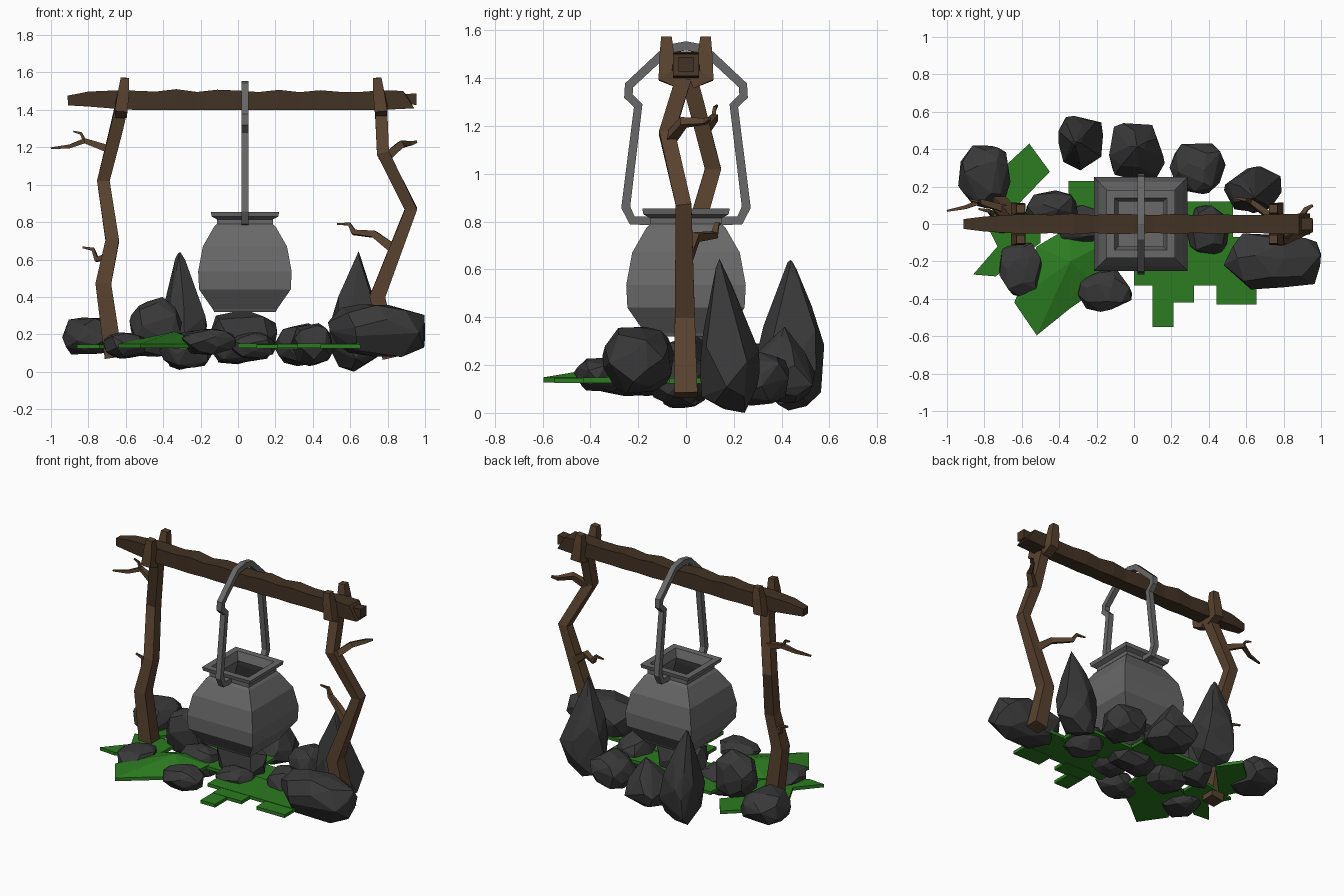
import bpy, bmesh, math, random
from mathutils import Vector

if "Cube" in bpy.data.objects:
    bpy.data.objects.remove(bpy.data.objects["Cube"])

random.seed(7)


def material(name, rgb):
    m = bpy.data.materials.new(name)
    m.diffuse_color = (*rgb, 1)
    m.use_nodes = True
    m.node_tree.nodes["Principled BSDF"].inputs["Base Color"].default_value = m.diffuse_color
    return m


WOOD = material("wood", (0.10, 0.055, 0.028))
BARK = material("dark_wood", (0.055, 0.032, 0.018))
STONE = material("stone", (0.04, 0.04, 0.04))
GRASS = material("grass", (0.025, 0.2, 0.015))
IRON = material("iron", (0.14, 0.14, 0.14))


def finish(name, bm, mat):
    bmesh.ops.recalc_face_normals(bm, faces=bm.faces)
    me = bpy.data.meshes.new(name)
    bm.to_mesh(me)
    bm.free()
    me.materials.append(mat)
    ob = bpy.data.objects.new(name, me)
    bpy.context.collection.objects.link(ob)
    return ob


def loft(name, rings, mat):
    """Skin a list of closed rings and cap both ends."""
    bm = bmesh.new()
    vr = [[bm.verts.new(p) for p in r] for r in rings]
    n = len(vr[0])
    for a, b in zip(vr, vr[1:]):
        for i in range(n):
            bm.faces.new((a[i], a[(i + 1) % n], b[(i + 1) % n], b[i]))
    bm.faces.new(vr[0])
    bm.faces.new(vr[-1])
    return finish(name, bm, mat)


def bar(name, pts, mat, ref):
    """Square bar through (x, y, z, half width) points."""
    ref = Vector(ref)
    P = [Vector(p[:3]) for p in pts]
    rings = []
    for i, p in enumerate(P):
        d0 = (p - P[max(i - 1, 0)]).normalized()
        d1 = (P[min(i + 1, len(P) - 1)] - p).normalized()
        t = (d0 + d1).normalized()
        u = ref.cross(t).normalized()
        v = t.cross(u)
        r = pts[i][3]
        rings.append([p + u * r * a + v * r * b
                      for a, b in ((1, 1), (-1, 1), (-1, -1), (1, -1))])
    return loft(name, rings, mat)


def rock(name, x0, x1, y0, y1, z0, z1, peak=None):
    """Convex faceted stone filling the given box; peak = xy of a spike."""
    bm = bmesh.new()
    for i in range(34):
        # evenly scattered directions, pushed outward to look blocky
        h = 1 - 2 * (i + 0.5) / 34
        a = i * 2.39996 + random.uniform(-0.4, 0.4)
        s = math.sqrt(1 - h * h)
        p = Vector((s * math.cos(a), s * math.sin(a), h)) * random.uniform(0.88, 1.12)
        m = max(abs(c) for c in p)
        bm.verts.new(p * (0.75 + 0.25 / m))
    lo = [min(v.co[k] for v in bm.verts) for k in range(3)]
    hi = [max(v.co[k] for v in bm.verts) for k in range(3)]
    for v in bm.verts:
        f = [(v.co[k] - lo[k]) / (hi[k] - lo[k]) for k in range(3)]
        q = Vector((x0 + f[0] * (x1 - x0), y0 + f[1] * (y1 - y0), z0 + f[2] * (z1 - z0)))
        if peak:
            k = max(0, f[2] - 0.3) / 0.7 * 0.85
            q.x += (peak[0] - q.x) * k
            q.y += (peak[1] - q.y) * k
        v.co = q
    res = bmesh.ops.convex_hull(bm, input=bm.verts)
    junk = [g for g in res["geom_interior"] + res["geom_unused"]
            if isinstance(g, bmesh.types.BMVert)]
    bmesh.ops.delete(bm, geom=list(set(junk)), context='VERTS')
    bmesh.ops.dissolve_limit(bm, angle_limit=math.radians(9),
                             verts=bm.verts, edges=bm.edges)
    finish(name, bm, STONE)


def turf(name, pts, top=0.148, hump=None):
    """Thin patch of grass from an outline, optionally with a raised point."""
    bm = bmesh.new()
    lo = [bm.verts.new((x, y, top - 0.022)) for x, y in pts]
    hi = [bm.verts.new((x, y, top)) for x, y in pts]
    n = len(pts)
    for i in range(n):
        bm.faces.new((lo[i], lo[(i + 1) % n], hi[(i + 1) % n], hi[i]))
    bm.faces.new(lo)
    if hump:
        c = bm.verts.new(hump)
        for i in range(n):
            bm.faces.new((hi[i], hi[(i + 1) % n], c))
    else:
        bm.faces.new(hi)
    finish(name, bm, GRASS)


def box(x0, x1, y0, y1):
    return [(x0, y0), (x1, y0), (x1, y1), (x0, y1)]


# square cauldron: outside up to the rim, then down the inside
CX = 0.037
profile = [(0.165, 0.32), (0.172, 0.335), (0.245, 0.44), (0.25, 0.535), (0.225, 0.67),
           (0.165, 0.775), (0.15, 0.79), (0.15, 0.815), (0.178, 0.83), (0.183, 0.855),
           (0.14, 0.855), (0.12, 0.80), (0.14, 0.76), (0.2, 0.66), (0.22, 0.53), (0.15, 0.37)]
loft("cauldron", [[(CX + a * r, b * r, z) for a, b in ((1, 1), (-1, 1), (-1, -1), (1, -1))]
                  for r, z in profile], IRON)

# bail handle looping over the beam
half = [(0.14, 0.803), (0.225, 0.805), (0.252, 0.86), (0.2, 1.285), (0.241, 1.325),
        (0.238, 1.37), (0.075, 1.522)]
path = [(-y, z) for y, z in half] + [(0, 1.535)] + half[::-1]
bar("bail_handle", [(CX, y, z, 0.019) for y, z in path], IRON, (1, 0, 0))

# knotty cross beam
beam = [(-0.91, 1.45, 0.026), (-0.8, 1.458, 0.04), (-0.64, 1.455, 0.05)]
x = -0.55
while x < 0.86:
    r = random.uniform(0.047, 0.06)
    beam.append((x, 1.40 + r, r))
    x += 0.11
beam += [(0.912, 1.455, 0.055), (0.913, 1.457, 0.032), (0.955, 1.457, 0.032)]
bar("cross_beam", [(x, 0, z, r) for x, z, r in beam], BARK, (0, 0, 1))

# crooked posts, each with two prongs cradling the beam
posts = {
    "left": [(-0.665, 0, 0.075, 0.048), (-0.72, 0, 0.47, 0.042), (-0.672, 0.02, 0.7, 0.036),
             (-0.72, 0.113, 1.02, 0.034), (-0.65, 0.04, 1.3, 0.034), (-0.625, 0.01, 1.41, 0.034)],
    "right": [(0.82, 0, 0.075, 0.048), (0.745, -0.005, 0.4, 0.042), (0.925, -0.01, 0.87, 0.033),
              (0.775, -0.08, 1.17, 0.033), (0.765, -0.01, 1.4, 0.033)]}
for side, pts in posts.items():
    bar(side + "_post", pts, WOOD, (1, 0, 0))
    x, dx = pts[-1][0], 0.02 if side == "left" else -0.02
    for s, tag in ((-1, "front"), (1, "back")):
        bar(f"{side}_{tag}_prong", [(x, s * 0.02, 1.385, 0.03), (x, s * 0.085, 1.41, 0.034),
                                    (x + dx * 0.7, s * 0.08, 1.5, 0.03),
                                    (x + dx, s * 0.082, 1.572, 0.022)], WOOD, (1, 0, 0))

# twigs
twigs = [
    [(-0.69, 0.08, 1.19, 0.02), (-0.82, 0.12, 1.235, 0.014), (-0.9, 0.09, 1.205, 0.01),
     (-1.0, 0.07, 1.195, 0.005)],
    [(-0.82, 0.115, 1.235, 0.009), (-0.84, 0.12, 1.275, 0.007), (-0.88, 0.13, 1.285, 0.004)],
    [(-0.69, 0.02, 0.62, 0.018), (-0.755, 0.05, 0.6, 0.013), (-0.775, 0.07, 0.655, 0.009),
     (-0.83, 0.08, 0.665, 0.005)],
    [(0.775, -0.08, 1.13, 0.024), (0.87, -0.01, 1.215, 0.018), (0.92, 0.08, 1.22, 0.012),
     (0.955, 0.1, 1.28 - 0.05, 0.006)],
    [(0.84, 0, 0.65, 0.026), (0.73, 0.04, 0.735, 0.018), (0.62, 0.12, 0.745, 0.014),
     (0.595, 0.13, 0.79, 0.009), (0.53, 0.14, 0.79, 0.004)]]
for i, t in enumerate(twigs):
    bar(f"twig_{i + 1}", t, WOOD, (0, 1, 0))

# stones around and under the fire
rock("rock_back_left", -0.94, -0.66, 0.08, 0.42, 0.09, 0.29)
rock("spike_rock_left", -0.43, -0.14, 0.27, 0.605, 0.01, 0.64, (-0.32, 0.44))
rock("rock_back_middle", -0.17, 0.17, 0.2, 0.56, 0.04, 0.36, (0.01, 0.42))
rock("rock_back_right", 0.19, 0.49, 0.16, 0.43, 0.03, 0.26)
rock("spike_rock_right", 0.47, 0.79, 0.05, 0.33, 0.0, 0.645, (0.64, 0.13))
rock("rock_front_right", 0.48, 1.0, -0.35, -0.05, 0.08, 0.36)
rock("rock_front_left", -0.72, -0.49, -0.39, -0.1, 0.07, 0.21)
rock("rock_front_middle", -0.3, -0.01, -0.47, -0.25, 0.09, 0.23)
rock("rock_inner_left", -0.58, -0.3, -0.02, 0.18, 0.08, 0.40)
rock("rock_low_left", -0.42, -0.14, -0.12, 0.1, 0.02, 0.22)
rock("rock_under_pot", -0.16, 0.21, -0.11, 0.12, 0.05, 0.32)
rock("rock_inner_right", 0.28, 0.51, -0.16, 0.1, 0.03, 0.26)
rock("rock_low_middle", -0.05, 0.2, -0.24, -0.06, 0.07, 0.21)

# patches of grass
turf("grass_back_left", [(-0.56, 0.43), (-0.7, 0.3), (-0.8, 0.16), (-0.72, 0.0), (-0.45, 0.28)])
turf("grass_left", [(-0.8, 0.02), (-0.73, -0.12), (-0.86, -0.27), (-0.74, -0.28),
                    (-0.5, -0.1), (-0.5, 0.08)], 0.146)
turf("grass_mound", [(-0.64, -0.42), (-0.52, -0.595), (-0.34, -0.45), (-0.18, -0.34),
                     (-0.15, -0.1), (-0.35, -0.02), (-0.52, -0.12)], 0.149, (-0.34, -0.2, 0.215))
turf("grass_middle", box(-0.35, 0.12, -0.12, 0.23), 0.147)
turf("grass_front", box(0.0, 0.65, -0.33, -0.07), 0.15)
turf("grass_right", box(0.1, 0.53, -0.1, 0.12), 0.145)
turf("grass_front_tab", box(0.1, 0.32, -0.42, -0.3), 0.148)
turf("grass_front_tip", box(0.1, 0.21, -0.55, -0.4), 0.146)
turf("grass_right_tab", box(0.44, 0.655, -0.43, -0.3), 0.147)
